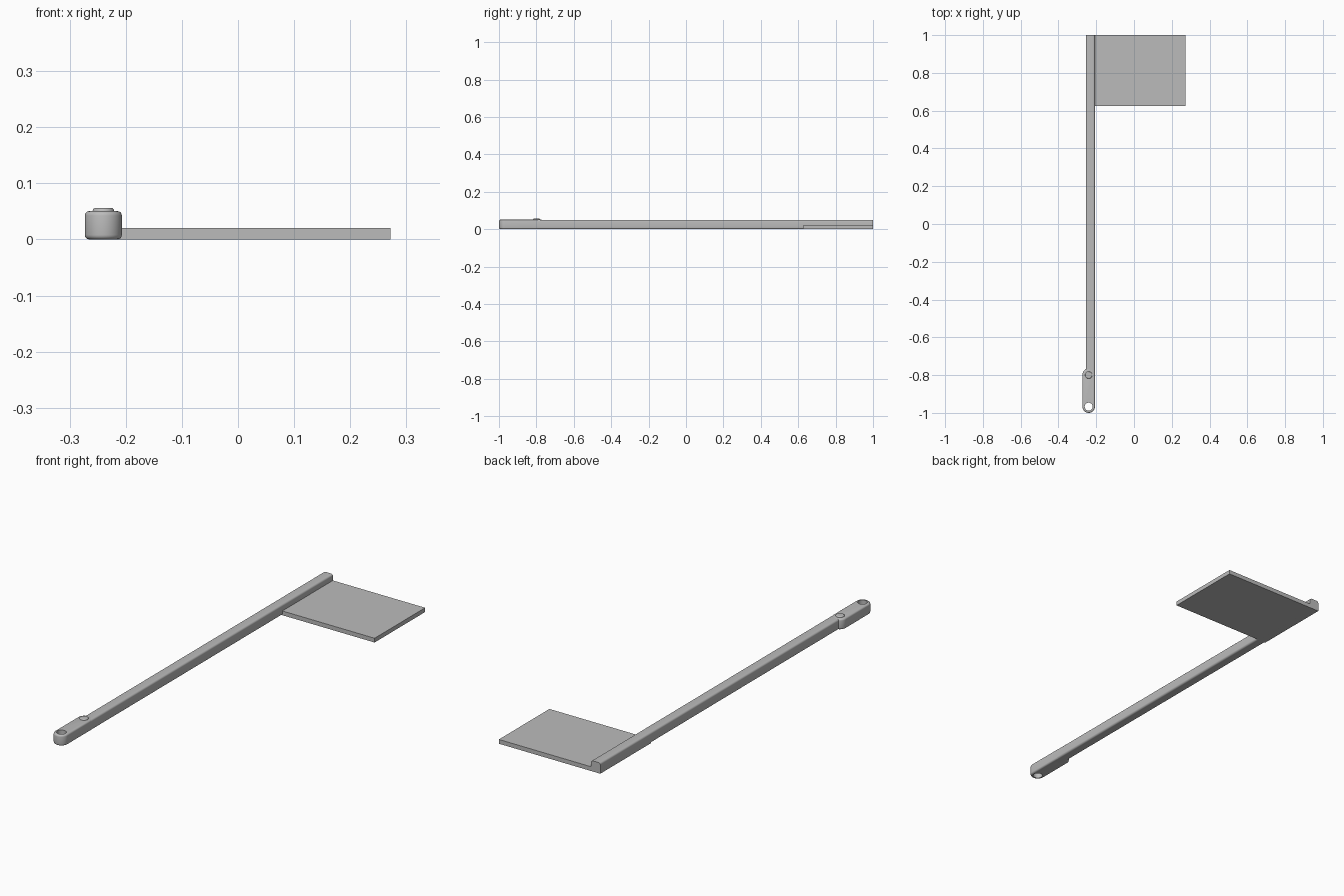
import bpy, math

if "Cube" in bpy.data.objects:
    bpy.data.objects.remove(bpy.data.objects["Cube"], do_unlink=True)

grey = bpy.data.materials.new("light grey")
grey.use_nodes = True
grey.diffuse_color = (0.5, 0.5, 0.5, 1)
grey.node_tree.nodes["Principled BSDF"].inputs["Base Color"].default_value = (0.5, 0.5, 0.5, 1)


def prism(name, outline, z0, z1):
    """Closed upright solid from a flat outline."""
    n = len(outline)
    verts = [(x, y, z) for z in (z0, z1) for x, y in outline]
    faces = [list(range(n))[::-1], list(range(n, 2 * n))]
    faces += [(i, (i + 1) % n, n + (i + 1) % n, n + i) for i in range(n)]
    mesh = bpy.data.meshes.new(name)
    mesh.from_pydata(verts, [], faces)
    mesh.materials.append(grey)
    obj = bpy.data.objects.new(name, mesh)
    bpy.context.collection.objects.link(obj)
    return obj


def arc(cx, cy, r, start, end, steps):
    angles = [math.radians(start + (end - start) * i / steps) for i in range(steps + 1)]
    return [(cx + r * math.cos(a), cy + r * math.sin(a)) for a in angles]


def select(obj):
    bpy.ops.object.select_all(action="DESELECT")
    obj.select_set(True)
    bpy.context.view_layer.objects.active = obj


def smooth(obj):
    select(obj)
    bpy.ops.object.shade_smooth_by_angle(angle=math.radians(35))


def add_bevel(obj, width):
    mod = obj.modifiers.new("Rounded edges", "BEVEL")
    mod.width, mod.segments = width, 4
    mod.limit_method, mod.angle_limit = "ANGLE", math.radians(40)


# Flag plate, running under the pole to its outer side
prism("flag_plate", [(-0.255, 0.625), (0.272, 0.625), (0.272, 1), (-0.255, 1)], 0, 0.02)

# Long pole: rounded-square section swept along y
corner = 0.009
section = []
for cx, cz, start in ((-0.207 - corner, 0.05 - corner, 0), (-0.255 + corner, 0.05 - corner, 90),
                      (-0.255 + corner, corner, 180), (-0.207 - corner, corner, 270)):
    section += arc(cx, cz, corner, start, start + 90, 5)
pole = prism("pole", section, -1, 0.82)
for v in pole.data.vertices:
    x, z, along = v.co
    v.co = (x, -along, z)
# Keep the sweep's front end inside the rounded handle
for v in pole.data.vertices:
    v.co.y = 1 if v.co.y > 0 else -0.82
smooth(pole)

# Handle end: capsule with rounded rims and a through hole
HX, R = -0.24, 0.033
handle = prism("handle_end", arc(HX, -0.967, R, 180, 360, 24) + arc(HX, -0.798, R, 0, 180, 24), 0, 0.0505)
add_bevel(handle, 0.008)
cutter = prism("hole_cutter", arc(HX, -0.967, 0.021, 0, 348.75, 31), -0.1, 0.15)
cutter.hide_render = True
cut = handle.modifiers.new("Hole", "BOOLEAN")
cut.object, cut.operation, cut.solver = cutter, "DIFFERENCE", "EXACT"
select(handle)
for mod in list(handle.modifiers):
    bpy.ops.object.modifier_apply(modifier=mod.name)
bpy.data.objects.remove(cutter, do_unlink=True)
smooth(handle)

# Domed rivet on the handle
rivet = prism("rivet", arc(HX, -0.8, 0.019, 0, 348.75, 31), 0.04, 0.056)
add_bevel(rivet, 0.005)
smooth(rivet)
